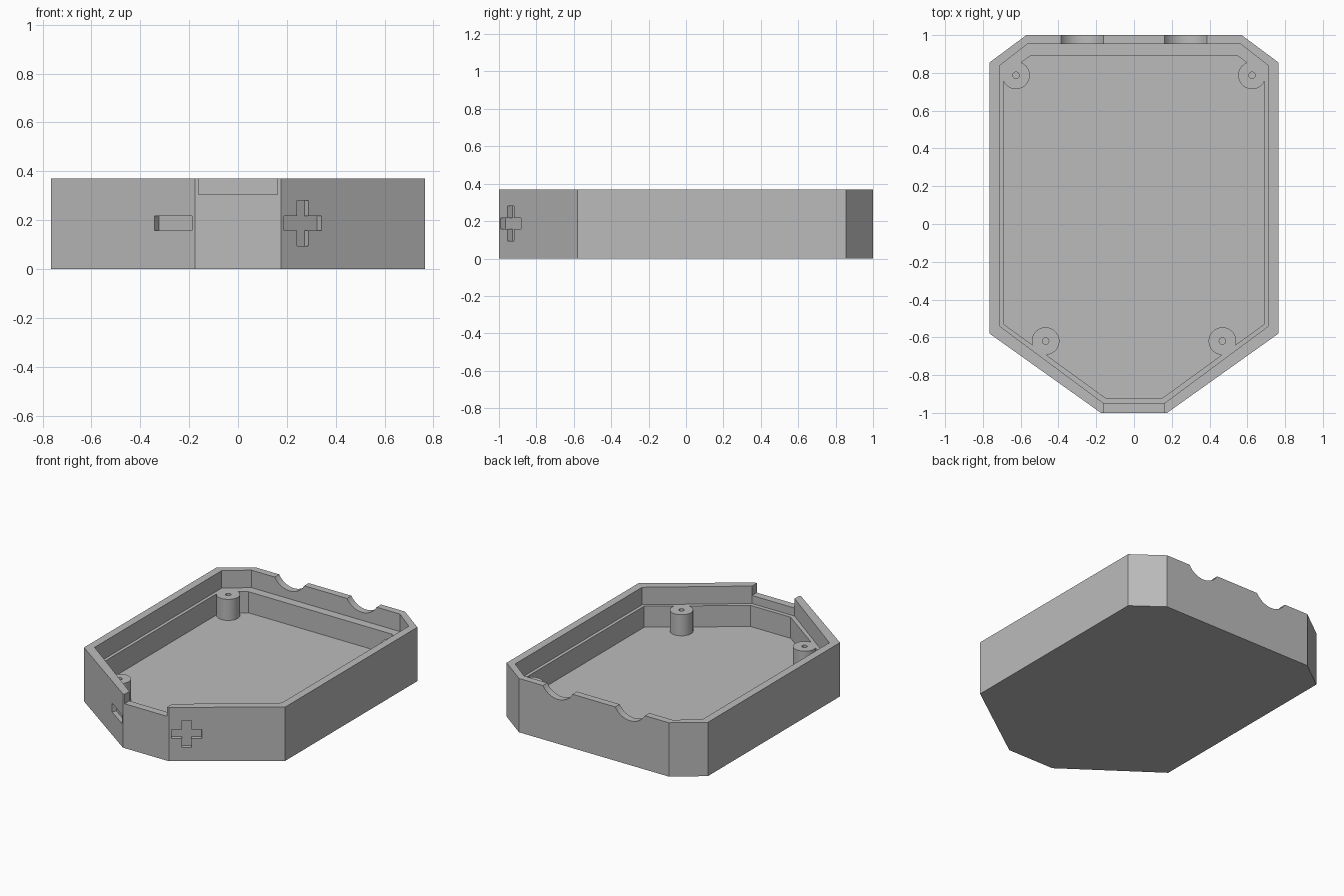
import bpy, bmesh, math
from mathutils import Matrix, Vector

cube = bpy.data.objects.get("Cube")
if cube:
    bpy.data.objects.remove(cube, do_unlink=True)

HEIGHT, LEDGE, FLOOR = 0.37, 0.25, 0.105

grey = bpy.data.materials.new("grey_plastic")
grey.use_nodes = True
GREY = (0.5, 0.5, 0.5, 1)
grey.diffuse_color = GREY
grey.node_tree.nodes["Principled BSDF"].inputs["Base Color"].default_value = GREY


def add_object(name, bm, smooth=False):
    bmesh.ops.recalc_face_normals(bm, faces=bm.faces)
    mesh = bpy.data.meshes.new(name)
    bm.to_mesh(mesh)
    bm.free()
    mesh.materials.append(grey)
    obj = bpy.data.objects.new(name, mesh)
    bpy.context.scene.collection.objects.link(obj)
    if smooth:
        shade(obj)
    return obj


def shade(obj):
    bpy.ops.object.select_all(action='DESELECT')
    obj.select_set(True)
    bpy.context.view_layer.objects.active = obj
    bpy.ops.object.shade_smooth_by_angle(angle=math.radians(30))


def loft(name, rings):
    """Bridge equal-length rings and cap both ends."""
    bm = bmesh.new()
    loops = [[bm.verts.new(p) for p in ring] for ring in rings]
    n = len(loops[0])
    for a, b in zip(loops, loops[1:]):
        for i in range(n):
            j = (i + 1) % n
            bm.faces.new((a[i], a[j], b[j], b[i]))
    bm.faces.new(loops[0])
    bm.faces.new(loops[-1])
    return add_object(name, bm)


def box(name, size, matrix):
    bm = bmesh.new()
    bmesh.ops.create_cube(bm, size=1, matrix=matrix @ Matrix.Diagonal((*size, 1)))
    return add_object(name, bm)


def cylinder(name, radius, depth, matrix, sides=48):
    bm = bmesh.new()
    bmesh.ops.create_cone(bm, cap_ends=True, segments=sides, radius1=radius,
                          radius2=radius, depth=depth, matrix=matrix)
    return add_object(name, bm, True)


def boolean(target, tool, operation='DIFFERENCE'):
    """Apply a boolean and discard the tool."""
    mod = target.modifiers.new("cut", 'BOOLEAN')
    mod.operation, mod.object, mod.solver = operation, tool, 'EXACT'
    tool.hide_render = True
    bpy.ops.object.select_all(action='DESELECT')
    target.select_set(True)
    bpy.context.view_layer.objects.active = target
    bpy.ops.object.modifier_apply(modifier=mod.name)
    bpy.data.objects.remove(tool, do_unlink=True)


def ring(half, z):
    """Mirror a front-to-back half outline across x."""
    return [(x, y, z) for x, y in half] + [(-x, y, z) for x, y in reversed(half)]


# Stepped tray: outer wall, rim, inner ledge and floor
outer = [(0.175, -1), (0.765, -0.58), (0.765, 0.855), (0.57, 1)]
upper = [(0.162, -0.948), (0.712, -0.54), (0.712, 0.838), (0.565, 0.952)]
lower = [(0.152, -0.92), (0.69, -0.53), (0.69, 0.79), (0.545, 0.892)]
tray = loft("tray", [ring(outer, 0), ring(outer, HEIGHT), ring(upper, HEIGHT),
                     ring(upper, LEDGE), ring(lower, LEDGE), ring(lower, FLOOR)])

# Notch in the front wall
boolean(tray, box("notch_cutter", (0.324, 0.1, 0.2),
                  Matrix.Translation((0, -0.98, 0.405))))

# Round cable scallops in the back wall
for x in (-0.275, 0.275):
    boolean(tray, cylinder("scallop_cutter", 0.13, 0.14,
                           Matrix.Translation((x, 1, 0.435)) @ Matrix.Rotation(math.pi / 2, 4, 'X')))

# Plus and minus recesses on the angled front walls
for side in (1, -1):
    turn = math.atan2(0.42, 0.59) * side
    x = 0.265 * side
    y = -1 + (abs(x) - 0.175) * 0.42 / 0.59
    place = Matrix.Translation((x, y, 0.187)) @ Matrix.Rotation(turn, 4, 'Z')
    boolean(tray, box("bar_cutter", (0.188, 0.06, 0.06), place))
    if side == 1:
        boolean(tray, box("upright_cutter", (0.06, 0.06, 0.186), place))
shade(tray)

# Screw posts with pilot holes, the front ones tied to the wall by a web
for side, label in ((1, "left"), (-1, "right")):
    for end, px, py in (("front", 0.468, -0.62), ("back", 0.625, 0.787)):
        depth = LEDGE - FLOOR + 0.01
        centre = Vector((px * side, py, LEDGE - depth / 2))
        post = cylinder(f"{end}_{label}_post", 0.073, depth, Matrix.Translation(centre))
        if end == "front":
            web = box("web", (0.068, 0.07, depth),
                      Matrix.Translation(centre + Vector((0.034 * side, -0.035, 0))))
            boolean(post, web, 'UNION')
        boolean(post, cylinder("pilot_hole", 0.017, 0.24,
                               Matrix.Translation((px * side, py, LEDGE)), 24))
        shade(post)
